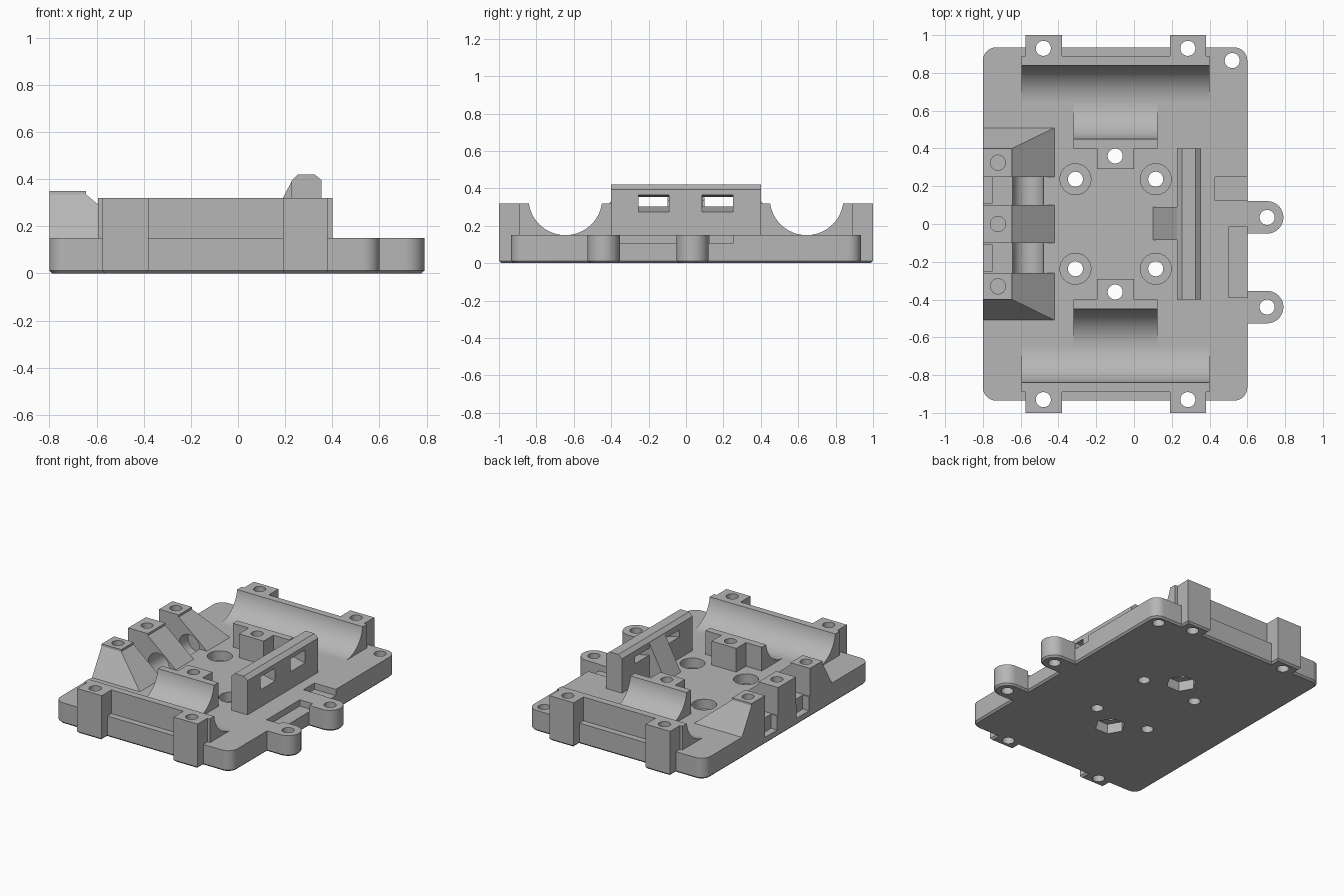
import bpy, bmesh, math
from math import sin, cos, pi

cube = bpy.data.objects.get("Cube")
if cube:
    bpy.data.objects.remove(cube, do_unlink=True)

grey = bpy.data.materials.new("matte grey")
grey.use_nodes = True
GREY = (0.47, 0.47, 0.47, 1)
grey.diffuse_color = GREY
grey.node_tree.nodes["Principled BSDF"].inputs["Base Color"].default_value = GREY


def finish(name, bm):
    bmesh.ops.recalc_face_normals(bm, faces=bm.faces)
    mesh = bpy.data.meshes.new(name)
    bm.to_mesh(mesh)
    bm.free()
    mesh.materials.append(grey)
    ob = bpy.data.objects.new(name, mesh)
    bpy.context.collection.objects.link(ob)
    return ob


def prism(name, pts, axis, a, b, chamfer=0):
    """Extrude a 2D outline from a to b along an axis."""
    place = {"x": lambda p, h: (h, p[0], p[1]),
             "y": lambda p, h: (p[0], h, p[1]),
             "z": lambda p, h: (p[0], p[1], h)}[axis]
    bm = bmesh.new()
    lo = [bm.verts.new(place(p, a)) for p in pts]
    hi = [bm.verts.new(place(p, b)) for p in pts]
    bottom = bm.faces.new(lo)
    bm.faces.new(hi)
    n = len(pts)
    for i in range(n):
        j = (i + 1) % n
        bm.faces.new((lo[i], lo[j], hi[j], hi[i]))
    bmesh.ops.recalc_face_normals(bm, faces=bm.faces)
    if chamfer:
        bmesh.ops.bevel(bm, geom=list(bottom.edges), offset=chamfer,
                        segments=1, affect='EDGES')
    return finish(name, bm)


def rect(x0, x1, y0, y1):
    return [(x0, y0), (x1, y0), (x1, y1), (x0, y1)]


def box(name, x0, x1, y0, y1, z0, z1, chamfer=0):
    return prism(name, rect(x0, x1, y0, y1), "z", z0, z1, chamfer)


def arc(cx, cy, r, t0, t1, n):
    return [(cx + r * cos(t0 + (t1 - t0) * i / n), cy + r * sin(t0 + (t1 - t0) * i / n))
            for i in range(n + 1)]


def bore(x, y, r, z0, z1, sides=32):
    return prism("cutter", arc(x, y, r, 0, 2 * pi, sides)[:-1], "z", z0, z1)


def hull(name, pts):
    bm = bmesh.new()
    for p in pts:
        bm.verts.new(p)
    bmesh.ops.convex_hull(bm, input=bm.verts)
    bmesh.ops.dissolve_limit(bm, angle_limit=0.01, verts=bm.verts, edges=bm.edges)
    return finish(name, bm)


def combine(ob, others, mode):
    bpy.context.view_layer.objects.active = ob
    for other in others:
        mod = ob.modifiers.new("bool", 'BOOLEAN')
        mod.object, mod.operation, mod.solver = other, mode, 'EXACT'
        bpy.ops.object.modifier_apply(modifier=mod.name)
        bpy.data.objects.remove(other, do_unlink=True)
    return ob


PLATE, WALL, R = 0.15, 0.32, 0.04
TUNNEL = arc(-0.56, PLATE, 0.082, 0, 2 * pi, 40)[:-1]

# Base plate with rounded corners and two ear tabs
outline = []
for k, (cx, cy) in enumerate([(0.53, 0.865), (-0.73, 0.865), (-0.73, -0.865), (0.53, -0.865)]):
    outline += arc(cx, cy, 0.07, k * pi / 2, (k + 1) * pi / 2, 8)
base = prism("base_plate", outline, "z", 0, PLATE, 0.012)
tabs = []
for y in (0.035, -0.44):
    shape = [(0.55, y - 0.086)] + arc(0.705, y, 0.086, -pi / 2, pi / 2, 20) + [(0.55, y + 0.086)]
    tabs.append(prism("ear_tab", shape, "z", 0, PLATE, 0.012))
combine(base, tabs, 'UNION')

# Openings in the base: screw holes, counterbores, nut pockets, edge recesses
cuts = [bore(0.52, 0.865, R, -0.1, 0.3)]
cuts += [bore(0.705, y, R, -0.1, 0.3) for y in (0.035, -0.44)]
for s in (1, -1):
    for x in (-0.31, 0.115):
        cuts += [bore(x, s * 0.237, R, -0.1, 0.3), bore(x, s * 0.237, 0.082, 0.08, 0.3)]
    for x in (-0.48, 0.285):
        cuts.append(bore(x, s * 0.93, R, -0.1, 0.3))
    cuts += [bore(-0.1, s * 0.36, R, -0.1, 0.3), bore(-0.1, s * 0.36, 0.1, -0.1, 0.07, 6)]
    cuts.append(box("cutter", -0.85, -0.75, *sorted((s * 0.11, s * 0.25)), 0.05, 0.3))
cuts += [box("cutter", 0.43, 0.65, 0.125, 0.25, 0.105, 0.3),
         box("cutter", 0.50, 0.602, -0.39, -0.015, 0.105, 0.3),
         prism("cutter", TUNNEL, "y", -0.35, 0.35)]
combine(base, cuts, 'DIFFERENCE')

# Curved cradles with their corner posts and inner screw bosses
CY, CZ, CR = 0.645, 0.347, 0.197
tilt = math.asin((CZ - WALL) / CR)
for s, end in ((1, "back"), (-1, "front")):
    outer = arc(CY, CZ, CR, -pi / 2, -tilt, 24) + [(0.89, WALL), (0.89, 0.1), (CY, 0.1)]
    inner = arc(CY, CZ, CR, -pi / 2, -pi + tilt, 24) + [(0.40, WALL), (0.40, 0.1), (CY, 0.1)]
    flip = lambda pts: [(s * p, q) for p, q in pts]
    cradle = prism(end + "_cradle_outer", flip(outer), "x", -0.595, 0.40)
    combine(cradle, [bore(x, s * 0.93, R, -0.1, 0.5) for x in (-0.48, 0.285)], 'DIFFERENCE')
    prism(end + "_cradle_inner", flip(inner), "x", -0.32, 0.125)
    boss = box(end + "_boss", -0.195, 0, *sorted((s * 0.29, s * 0.405)), 0.12, WALL)
    combine(boss, [bore(-0.1, s * 0.36, R, -0.1, 0.5)], 'DIFFERENCE')
    for x0, x1, hx, side in ((-0.575, -0.38, -0.48, "right"), (0.19, 0.38, 0.285, "left")):
        post = box(f"{end}_{side}_post", x0, x1, *sorted((s * 0.86, s * 1.0)), 0, WALL, 0.012)
        combine(post, [bore(hx, s * 0.93, R, -0.1, 0.5)], 'DIFFERENCE')

# Slotted rail with chamfered top, and its sloping brace
rail = prism("rail", [(0.228, 0.12), (0.355, 0.12), (0.355, 0.395), (0.325, 0.42),
                      (0.255, 0.42), (0.228, 0.395)], "y", -0.4, 0.4)
slot = [(0.2, 0.33), (0.36, 0.272), (0.36, 0.366), (0.2, 0.35)]
slot[0] = (0.2, 0.31)
combine(rail, [prism("cutter", slot, "y", y - 0.082, y + 0.082) for y in (0.168, -0.172)],
        'DIFFERENCE')
prism("rail_brace", [(0.10, 0.149), (0.24, 0.149), (0.24, 0.395), (0.23, 0.395)],
      "y", -0.085, 0.09)

# Three sloping pylons, the end ones hipped outward
for name, y0, y1, foot in (("back", 0.25, 0.40, 0.51), ("middle", -0.10, 0.10, 0.10),
                           ("front", -0.26, -0.40, -0.51)):
    pts = [(x, y, 0.149) for x in (-0.8, -0.42) for y in (y0, foot)]
    pts += [(x, y, 0.335) for x in (-0.8, -0.645) for y in (y0, y1)]
    pylon = hull(name + "_pylon", pts)
    cap = box("cap", -0.8, -0.645, *sorted((y0, y1)), 0.3, 0.35)
    combine(pylon, [cap], 'UNION')
    combine(pylon, [bore(-0.72, (y0 + y1) / 2, R, 0.2, 0.5),
                    prism("cutter", TUNNEL, "y", -0.35, 0.35)], 'DIFFERENCE')

# Smooth the curved walls, keep edges sharp
bpy.ops.object.select_all(action='DESELECT')
for ob in bpy.context.collection.objects:
    if ob.type == 'MESH' and grey.name in ob.data.materials:
        ob.select_set(True)
        bpy.context.view_layer.objects.active = ob
bpy.ops.object.shade_smooth_by_angle(angle=math.radians(30))
